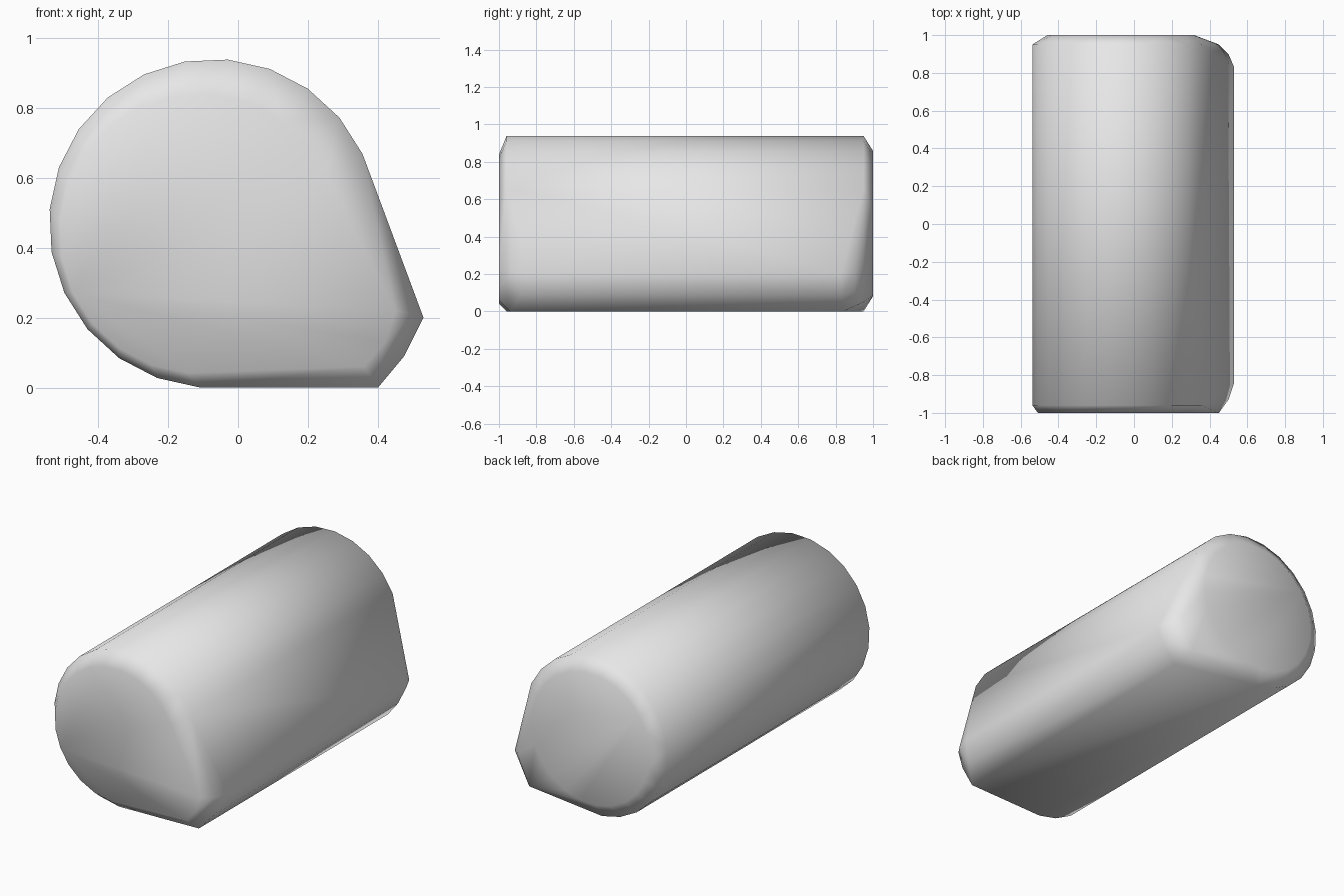
import bpy
import bmesh
import math

if "Cube" in bpy.data.objects:
    bpy.data.objects.remove(bpy.data.objects["Cube"])


def arc(cx, cz, r, y, first=25, last=265):
    """Points every 15 degrees around the long axis."""
    return [(cx + r * math.cos(math.radians(a)), y, cz + r * math.sin(math.radians(a)))
            for a in range(first, last + 1, 15)]


# Round barrel, narrowed to a bevelled cap at each end
points = arc(-0.07, 0.469, 0.47, -0.96) + arc(-0.07, 0.469, 0.47, 0.95)
points += arc(-0.11, 0.44, 0.40, -1.0)
points += arc(-0.07, 0.47, 0.39, 1.0, 10, 355)

# Lower right ridge, running the length and rounded off at both ends
ridge = [(0.53, 0.20), (0.475, 0.09), (0.40, 0.0)]
for (x, z), front, back in zip(ridge, (-0.84, -0.88, -0.94), (0.83, 0.83, 0.84)):
    points += [(x, front, z), (x, back, z)]
points += [(0.50, -0.93, 0.21), (0.45, -1.0, 0.22), (0.42, -1.0, 0.13), (0.36, -1.0, 0.06)]
points += [(0.50, 0.90, 0.21), (0.45, 0.95, 0.23), (0.37, 0.95, 0.05), (0.44, 0.90, 0.10)]

# Skin stretched over the barrel and ridge
bm = bmesh.new()
for p in points:
    bm.verts.new((p[0], p[1], max(p[2], 0.0)))
hull = bmesh.ops.convex_hull(bm, input=bm.verts[:])
loose = {g for g in hull["geom_interior"] + hull["geom_unused"]
         if isinstance(g, bmesh.types.BMVert)}
bmesh.ops.delete(bm, geom=list(loose), context='VERTS')
bmesh.ops.recalc_face_normals(bm, faces=bm.faces[:])
for f in bm.faces:
    f.smooth = True

mesh = bpy.data.meshes.new("teardrop_body")
bm.to_mesh(mesh)
bm.free()

grey = bpy.data.materials.new("light grey")
grey.diffuse_color = (0.8, 0.8, 0.8, 1.0)
grey.use_nodes = True
grey.node_tree.nodes["Principled BSDF"].inputs["Base Color"].default_value = grey.diffuse_color
mesh.materials.append(grey)

body = bpy.data.objects.new("teardrop_body", mesh)
bpy.context.collection.objects.link(body)
